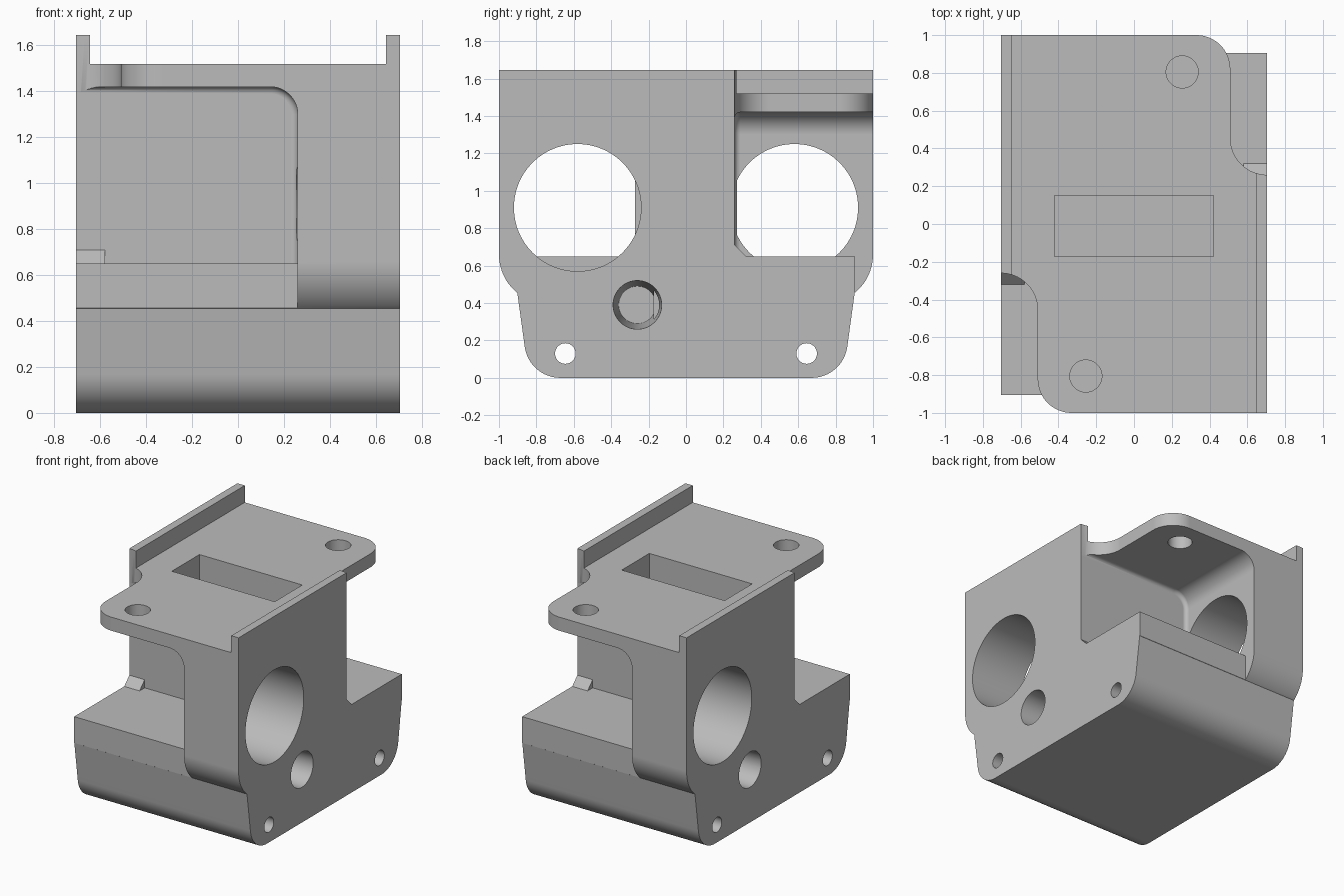
import bpy, bmesh, math
from mathutils import Matrix

if "Cube" in bpy.data.objects:
    bpy.data.objects.remove(bpy.data.objects["Cube"])

grey = bpy.data.materials.new("plain_grey")
grey.diffuse_color = (0.5, 0.5, 0.5, 1)
grey.use_nodes = True
grey.node_tree.nodes["Principled BSDF"].inputs["Base Color"].default_value = grey.diffuse_color


def arc(cx, cy, r, a0, a1, n=16):
    return [(cx + r * math.cos(math.radians(a0 + (a1 - a0) * i / n)),
             cy + r * math.sin(math.radians(a0 + (a1 - a0) * i / n))) for i in range(n + 1)]


def prism(name, pts, axis, lo, hi, bevel=None):
    """Extrude a 2D outline along an axis from lo to hi."""
    place = {'x': lambda a, b, t: (t, a, b),
             'y': lambda a, b, t: (a, t, b),
             'z': lambda a, b, t: (a, b, t)}[axis]
    bm = bmesh.new()
    rings = [[bm.verts.new(place(a, b, t)) for a, b in pts] for t in (lo, hi)]
    n = len(pts)
    for ring in rings:
        bm.faces.new(ring)
    for i in range(n):
        j = (i + 1) % n
        bm.faces.new((rings[0][i], rings[0][j], rings[1][j], rings[1][i]))
    bmesh.ops.recalc_face_normals(bm, faces=bm.faces)
    if bevel:
        rule, width = bevel
        bmesh.ops.bevel(bm, geom=[e for e in bm.edges if rule(e)], offset=width,
                        segments=5, profile=0.5, affect='EDGES')
    me = bpy.data.meshes.new(name)
    bm.to_mesh(me)
    bm.free()
    me.materials.append(grey)
    ob = bpy.data.objects.new(name, me)
    bpy.context.collection.objects.link(ob)
    return ob


def cone(name, y, z, x0, r0, x1, r1, n=64):
    """Round cutter lying along x."""
    bm = bmesh.new()
    length = x1 - x0
    bmesh.ops.create_cone(bm, cap_ends=True, segments=n, radius1=r0, radius2=r1, depth=length,
                          matrix=Matrix.Translation(((x0 + x1) / 2, y, z)) @ Matrix.Rotation(math.pi / 2, 4, 'Y'))
    me = bpy.data.meshes.new(name)
    bm.to_mesh(me)
    bm.free()
    me.materials.append(grey)
    ob = bpy.data.objects.new(name, me)
    bpy.context.collection.objects.link(ob)
    return ob


def rect(a0, b0, a1, b1):
    return [(a0, b0), (a1, b0), (a1, b1), (a0, b1)]


def half_turn(ob):
    ob.data.transform(Matrix.Rotation(math.pi, 4, 'Z'))
    return ob


def cut(body, cutter):
    bpy.context.view_layer.objects.active = body
    m = body.modifiers.new("cut", 'BOOLEAN')
    m.operation, m.solver, m.object = 'DIFFERENCE', 'EXACT', cutter
    bpy.ops.object.modifier_apply(modifier=m.name)
    bpy.data.objects.remove(cutter)


# Main body: full side profile extruded across the width
half = arc(0.672, 0.192, 0.192, -90, -7) + [(0.902, 0.455)] + arc(0.735, 0.66, 0.265, -50.5, 0) + [(1.0, 1.645)]
body = prism("housing_body", half + [(-y, z) for y, z in reversed(half)], 'x', -0.705, 0.705)

# Channel between the two top ridges, and the rectangular slot
cut(body, prism("c", rect(-0.645, -1.5, 0.645, 1.5), 'z', 1.52, 2))
cut(body, prism("c", rect(-0.42, -0.172, 0.42, 0.15), 'z', 0.2, 2))

# Outlines of the paired cuts
pocket = [(-1.5, 0.65), (0.26, 0.65)] + arc(0.14, 1.30, 0.12, 0, 90) + [(-1.5, 1.42)]
corner = [(0.33, 1.5)] + arc(0.33, 0.82, 0.18, 90, 0) + arc(0.705, 0.455, 0.195, 180, 270) + [(1.5, 0.26), (1.5, 1.5)]


def inner_edge(e):
    a, b = e.verts
    return (min(a.co.y, b.co.y) > -0.3 and max(a.co.z, b.co.z) > 0.66
            and max(a.co.x, b.co.x) > -1.4)


for turned in (False, True):
    cutters = [
        # open pocket beside the column, and the overhang trimmed off the base
        prism("c", pocket, 'y', -1.6, -0.26, (inner_edge, 0.03)),
        prism("c", rect(-1.5, -1.6, 0.26, -0.904), 'z', 0.44, 0.8),
        # rounded corner of the top plate
        prism("c", corner, 'z', 1.0, 2.1),
        # large bore, tapered bore, base pin hole and plate screw hole
        cone("c", -0.58, 0.91, 0.255, 0.34, 1.2, 0.34, 96),
        cone("c", -0.26, 0.39, 0.05, 0.10, 0.707, 0.13),
        cone("c", -0.645, 0.13, -1.2, 0.055, 1.2, 0.055, 40),
        prism("c", arc(0.255, 0.805, 0.085, 0, 352.5, 47), 'z', 1.2, 1.8),
    ]
    for c in cutters:
        cut(body, half_turn(c) if turned else c)

# Small wedge tabs at the foot of each web
parts = [body]
for name, turned in (("back_wedge_tab", False), ("front_wedge_tab", True)):
    tab = prism(name, [(0.25, 0.64), (0.33, 0.64), (0.26, 0.71), (0.25, 0.71)], 'x', 0.58, 0.705)
    parts.append(half_turn(tab) if turned else tab)

# Smooth curved faces, keep edges crisp
for ob in parts:
    bpy.ops.object.select_all(action='DESELECT')
    ob.select_set(True)
    bpy.context.view_layer.objects.active = ob
    bpy.ops.object.shade_smooth_by_angle(angle=math.radians(30))
    wn = ob.modifiers.new("even_normals", 'WEIGHTED_NORMAL')
    wn.keep_sharp = True
